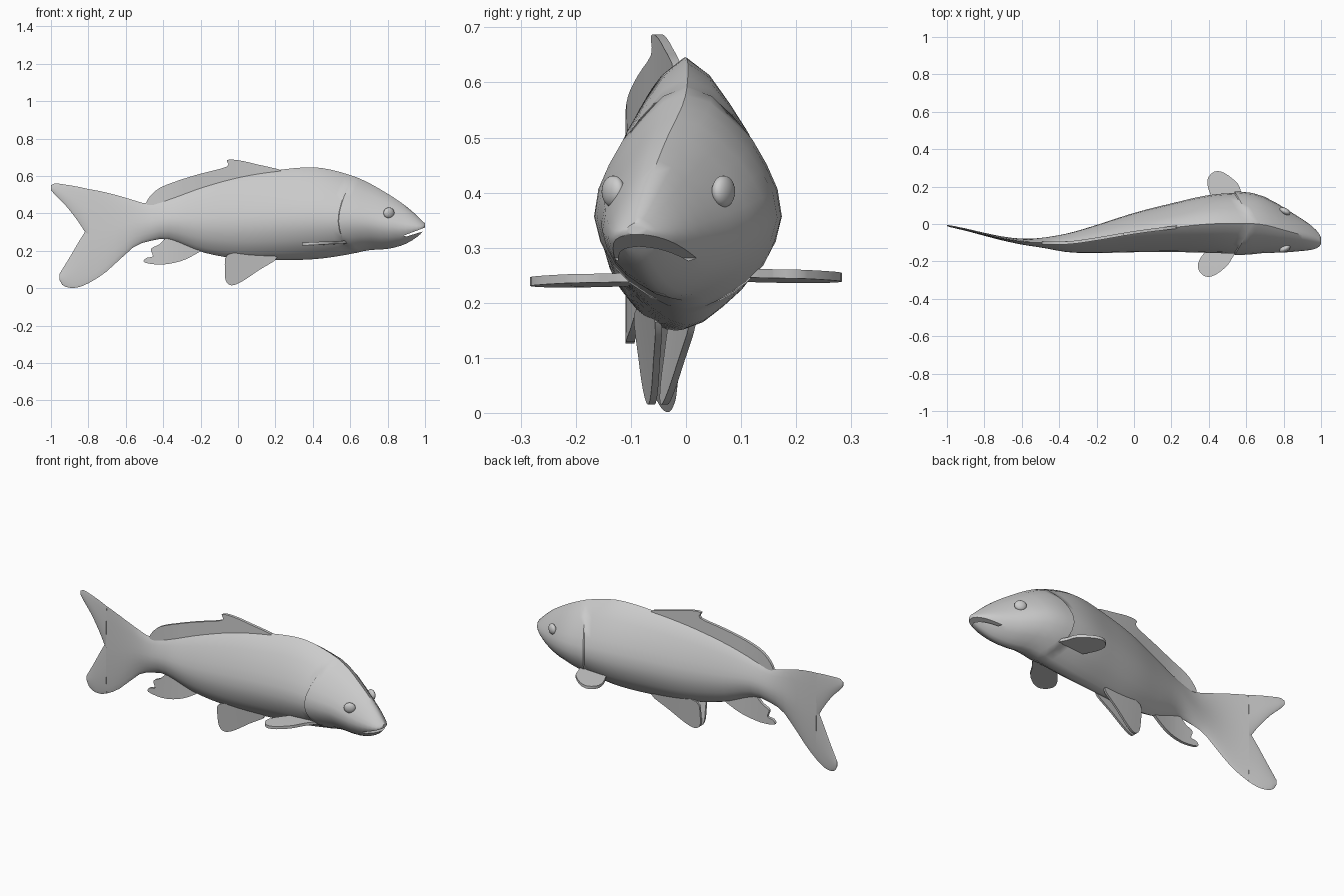
import bpy, bmesh, math
from mathutils import Vector

if "Cube" in bpy.data.objects:
    bpy.data.objects.remove(bpy.data.objects["Cube"])

# Sideways bend of the spine: (x, y)
SPINE = [(-1, -.008), (-.9, -.03), (-.8, -.055), (-.7, -.078), (-.6, -.094), (-.5, -.1),
         (-.35, -.1), (-.2, -.08), (0, -.046), (.2, -.02), (.4, 0), (.6, .003), (.7, -.005),
         (.8, -.032), (.93, -.068), (1, -.09)]
# Body stations: (x, half width, top z, bottom z)
BODY = [(-.8, .008, .53, .026), (-.72, .01, .515, .075), (-.63, .014, .492, .155),
        (-.55, .02, .468, .225), (-.48, .028, .452, .25), (-.38, .046, .478, .262),
        (-.2, .075, .543, .195), (0, .105, .598, .157), (.2, .13, .63, .15), (.42, .156, .645, .156),
        (.6, .161, .605, .182), (.7, .146, .562, .203), (.8, .12, .505, .21), (.88, .092, .452, .23),
        (.93, .073, .412, .255), (.97, .052, .375, .284), (.99, .034, .355, .306), (1, .018, .346, .322)]
UPPER_LOBE = [(-1, .003, .55, .525), (-.98, .005, .56, .5), (-.92, .006, .553, .44),
              (-.85, .007, .541, .35), (-.8, .008, .53, .27)]
LOWER_LOBE = [(-.955, .003, .075, .045), (-.94, .005, .1, .018), (-.9, .006, .165, .002),
              (-.85, .007, .25, .006), (-.8, .008, .33, .026)]
# Half cross-section, keel to ridge, in units of half width and height
HALF = [(0, -1), (.42, -.82), (.8, -.49), (1, 0), (.84, .36), (.5, .71), (0, 1)]
GILL = .635


def interp(keys, x, k=1):
    """Smooth interpolation of column k."""
    n = len(keys)
    x = min(max(x, keys[0][0]), keys[-1][0])
    i = next((j for j in range(n - 1) if x <= keys[j + 1][0]), n - 2)

    def slope(j):
        a, b = keys[max(j - 1, 0)], keys[min(j + 1, n - 1)]
        return (b[k] - a[k]) / (b[0] - a[0])
    a, b = keys[i], keys[i + 1]
    d = b[0] - a[0]
    t = (x - a[0]) / d
    return ((2*t**3 - 3*t*t + 1) * a[k] + (t**3 - 2*t*t + t) * d * slope(i)
            + (3*t*t - 2*t**3) * b[k] + (t**3 - t*t) * d * slope(i + 1))


def smooth_loop(pts, steps):
    """Closed Catmull-Rom curve through the points."""
    pts = [Vector(p) for p in pts]
    n, out = len(pts), []
    for i in range(n):
        a, b, c, d = (pts[(i + j) % n] for j in (-1, 0, 1, 2))
        for s in range(steps):
            t = s / steps
            out.append(.5 * (2*b + (c - a)*t + (2*a - 5*b + 4*c - d)*t*t + (3*b - a - 3*c + d)*t**3))
    return out


SECTION = smooth_loop(HALF + [(-y, z) for y, z in HALF[-2:0:-1]], 2)


def finish(name, bm, angle=50):
    bmesh.ops.recalc_face_normals(bm, faces=bm.faces[:])
    me = bpy.data.meshes.new(name)
    bm.to_mesh(me)
    bm.free()
    ob = bpy.data.objects.new(name, me)
    bpy.context.collection.objects.link(ob)
    smooth(ob, angle)
    return ob


def smooth(ob, angle):
    bpy.ops.object.select_all(action='DESELECT')
    ob.select_set(True)
    bpy.context.view_layer.objects.active = ob
    bpy.ops.object.shade_smooth_by_angle(angle=math.radians(angle))


def loft(name, keys, stations, gill=False):
    bm = bmesh.new()
    rings = []
    for x0, head in stations:
        ring = []
        for u, v in SECTION:
            # gill edge sweeps backwards at mid height
            x = x0 - (.1 * abs(u) * math.exp(-((x0 - GILL) / .15)**2) if gill else 0)
            w, top, bot = (interp(keys, x, k) for k in (1, 2, 3))
            if head:
                w += .009 * max(0, 1 - (x0 - GILL) / .2)
            mid = bot + .41 * (top - bot)
            z = mid + v * ((top - mid) if v > 0 else (mid - bot))
            ring.append(bm.verts.new((x, interp(SPINE, x) + u * w, z)))
        rings.append(ring)
    n = len(SECTION)
    for a, b in zip(rings, rings[1:]):
        for i in range(n):
            bm.faces.new((a[i], a[(i + 1) % n], b[(i + 1) % n], b[i]))
    bm.faces.new(rings[0])
    bm.faces.new(rings[-1])
    return finish(name, bm)


def fin(name, outline, half, place, steps=3):
    """Thin plate from an outline (u, v), sliced along u and bent into place."""
    pts = smooth_loop(outline, steps)
    bm = bmesh.new()
    a, b = ([bm.verts.new((p.x, p.y, s * half)) for p in pts] for s in (-1, 1))
    bm.faces.new(a)
    bm.faces.new(b[::-1])
    n = len(pts)
    for i in range(n):
        bm.faces.new((a[i], a[(i + 1) % n], b[(i + 1) % n], b[i]))
    bmesh.ops.triangulate(bm, faces=bm.faces[:])
    lo, hi = min(p.x for p in pts), max(p.x for p in pts)
    for i in range(1, 8):
        bmesh.ops.bisect_plane(bm, geom=bm.verts[:] + bm.edges[:] + bm.faces[:],
                               plane_co=(lo + (hi - lo) * i / 8, 0, 0), plane_no=(1, 0, 0))
    for v in bm.verts:
        v.co = place(*v.co)
    return finish(name, bm, 40)


# Body with stepped gill edge
back = [(-.8 + (GILL + .8) * i / 30, False) for i in range(31)]
front = [(GILL + .003, True)] + [(x, True) for x in
         (.67, .71, .75, .79, .83, .87, .9, .93, .955, .975, .99, 1)]
body = loft("body", BODY, back + front, gill=True)

# Mouth slit cut into the snout
bm = bmesh.new()
slit = [(.885, .281), (1.05, .343), (1.05, .322), (.9, .276)]
sides = [[bm.verts.new((x, y, z)) for x, z in slit] for y in (-.3, .2)]
bm.faces.new(sides[0])
bm.faces.new(sides[1])
for i in range(4):
    j = (i + 1) % 4
    bm.faces.new((sides[0][i], sides[0][j], sides[1][j], sides[1][i]))
cutter = finish("mouth_cutter", bm)
cutter.hide_render = True
cut = body.modifiers.new("mouth", 'BOOLEAN')
cut.operation, cut.solver, cut.object = 'DIFFERENCE', 'EXACT', cutter
bpy.context.view_layer.objects.active = body
bpy.ops.object.modifier_apply(modifier=cut.name)
bpy.data.objects.remove(cutter)
smooth(body, 50)

# Tail lobes
for name, keys in (("tail_upper_lobe", UPPER_LOBE), ("tail_lower_lobe", LOWER_LOBE)):
    x0, x1 = keys[0][0], keys[-1][0]
    loft(name, keys, [(x0 + (x1 - x0) * i / 10, False) for i in range(11)])


# Dorsal and anal fins follow the spine
def along_spine(u, v, t):
    return (u, interp(SPINE, u) + t, v)


fin("dorsal_fin", [(.24, .62), (.1, .662), (0, .684), (-.06, .684), (-.058, .65), (-.2, .612),
                   (-.32, .575), (-.42, .535), (-.475, .485), (-.485, .445), (-.38, .46),
                   (-.2, .52), (0, .575)], .008, along_spine)
fin("anal_fin", [(-.2, .21), (-.23, .18), (-.31, .143), (-.41, .126), (-.5, .137), (-.49, .162),
                 (-.455, .17), (-.465, .21), (-.42, .235), (-.37, .275), (-.28, .26)], .008, along_spine)

for side, s in (("left", -1), ("right", 1)):
    # Pelvic fins, leaning together towards the tips
    fin("pelvic_fin_" + side, [(.21, .165), (.11, .095), (.02, .035), (-.035, .015), (-.065, .04),
                               (-.07, .1), (-.055, .18), (.08, .19)], .006,
        lambda u, v, t: (u, interp(SPINE, u) + s * (.01 + .13 * v) + t, v))

    # Pectoral fins, spread flat
    dx, dz = (-.05, -.008) if s < 0 else (0, 0)
    fin("pectoral_fin_" + side, [(.6, .08), (.575, .16), (.555, .215), (.485, .272), (.43, .28),
                                 (.392, .235), (.41, .155), (.47, .08)], .008,
        lambda u, v, t: (u + dx * min(1, (v - .05) / .15), s * v,
                         .248 + dz + .05 * (u - .48) + t))

    # Eyes
    bm = bmesh.new()
    bmesh.ops.create_uvsphere(bm, u_segments=20, v_segments=12, radius=.029)
    for v in bm.verts:
        x, y, z = v.co
        v.co = (.807 + x, interp(SPINE, .8) + s * .1 + y * .65 - s * x * .35, .402 + z)
    finish("eye_" + side, bm)
